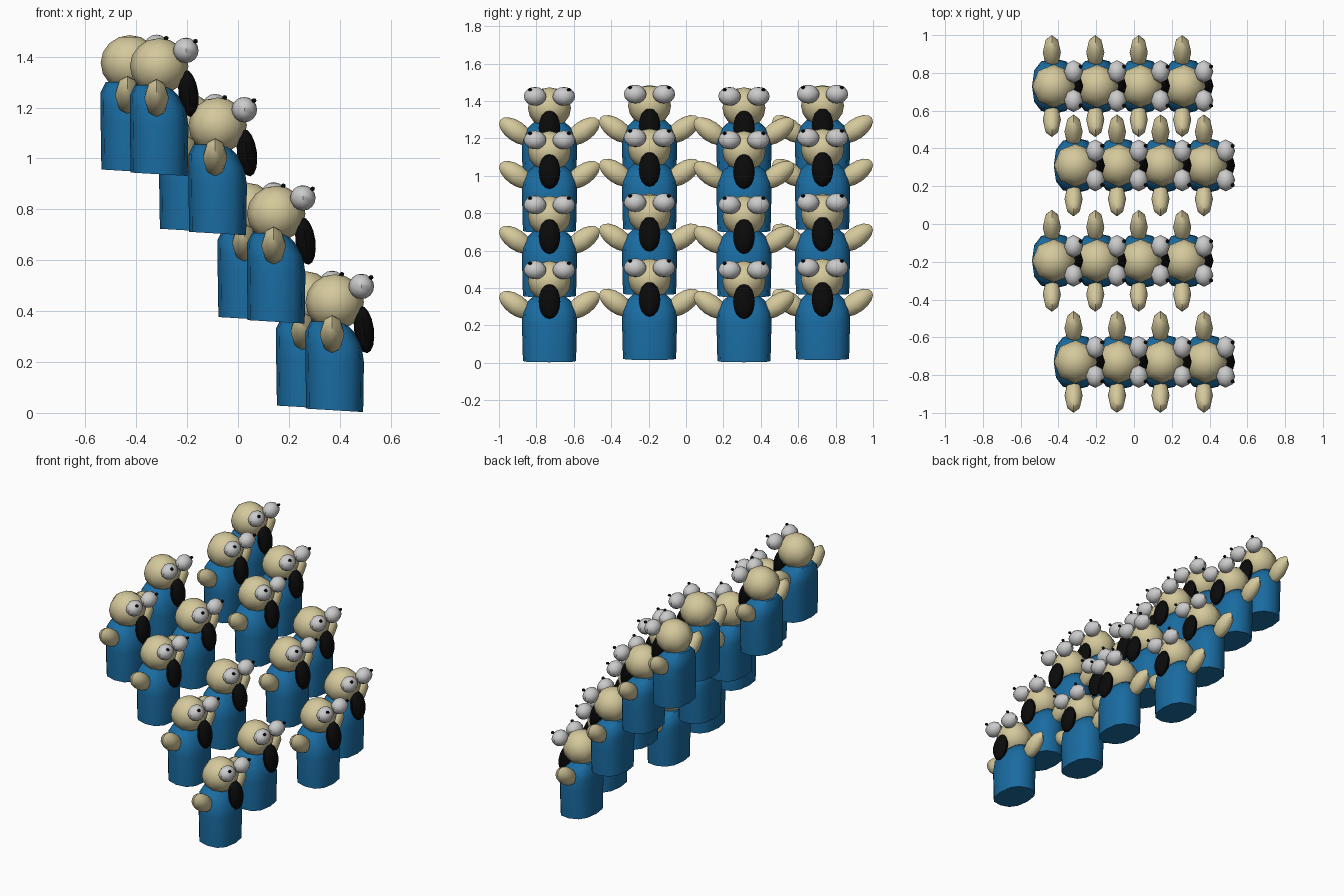
import bpy, bmesh, math
from mathutils import Matrix, Vector

if "Cube" in bpy.data.objects:
    bpy.data.objects.remove(bpy.data.objects["Cube"])


def material(name, rgb):
    m = bpy.data.materials.new(name)
    m.diffuse_color = (*rgb, 1)
    m.use_nodes = True
    m.node_tree.nodes["Principled BSDF"].inputs["Base Color"].default_value = m.diffuse_color
    return m


BLUE = material("blue", (0.01, 0.15, 0.36))
TAN = material("tan", (0.66, 0.58, 0.33))
BLACK = material("black", (0.003, 0.003, 0.003))


def finish(bm, name, mat, angle=50):
    bmesh.ops.recalc_face_normals(bm, faces=bm.faces)
    me = bpy.data.meshes.new(name)
    bm.to_mesh(me)
    bm.free()
    me.shade_smooth()
    me.set_sharp_from_angle(angle=math.radians(angle))
    if mat:
        me.materials.append(mat)
    return me


def ellipsoid(name, centre, radii, mat, rot=Matrix(), seg=8, rings=8):
    bm = bmesh.new()
    mtx = Matrix.Translation(centre) @ rot @ Matrix.Diagonal((*radii, 1))
    bmesh.ops.create_uvsphere(bm, u_segments=seg, v_segments=rings, radius=1, matrix=mtx)
    return finish(bm, name, mat)


def body_mesh():
    # rings: height, half depth, half width, backward shift
    rings = [(0.010, .112, .142, 0), (0.20, .115, .147, 0), (0.27, .110, .145, -.005),
             (0.32, .095, .125, -.02), (0.36, .065, .082, -.03)]
    bm, loops, n = bmesh.new(), [], 12
    for i, (z, rx, ry, dx) in enumerate(rings):
        ring = []
        for k in range(n):
            a = 2 * math.pi * k / n
            c, s = math.cos(a), math.sin(a)
            x = math.copysign(abs(c) ** 0.8, c) * rx + dx
            y = math.copysign(abs(s) ** 0.8, s) * ry
            ring.append(bm.verts.new((x, y, z - (0.06 * x if i == 0 else 0))))
        loops.append(ring)
    for a, b in zip(loops, loops[1:]):
        for k in range(n):
            j = (k + 1) % n
            bm.faces.new((a[k], a[j], b[j], b[k]))
    bm.faces.new(loops[0][::-1])
    bm.faces.new(loops[-1])
    return finish(bm, "body", BLUE)


# Parts of one figure, facing +x
parts = [body_mesh(),
         ellipsoid("head", (0, 0, .435), (.115, .115, .11), TAN),
         ellipsoid("open_mouth", (.115, 0, .328), (.039, .058, .094), BLACK,
                   Matrix.Rotation(math.radians(-8), 4, 'Y'))]
for side, label in ((-1, "right"), (1, "left")):
    parts.append(ellipsoid(label + "_arm", (-.01, side * .178, .31), (.048, .105, .055), TAN,
                           Matrix.Rotation(side * math.radians(35), 4, 'X')))
    eye = Vector((.105, side * .077, .497))
    parts.append(ellipsoid(label + "_eye", eye, (.05, .06, .05), None))
    parts.append(ellipsoid(label + "_pupil", eye + Vector((.038, side * .027, .036)),
                           (.011, .011, .009), BLACK, seg=6, rings=4))

# Stepped, staggered formation: rows across y, steps rising towards -x
rows = [(-.73, 0), (-.195, 1), (.31, 0), (.73, 1)]
steps = [0, .348, .695, .928]
for r, (y, stagger) in enumerate(rows):
    for s, z in enumerate(steps):
        pos = (.38 - .23 * s - .115 * stagger, y, z + .012 * stagger)
        for me in parts:
            ob = bpy.data.objects.new(f"{me.name}_{r}_{s}", me)
            ob.location = pos
            bpy.context.collection.objects.link(ob)
